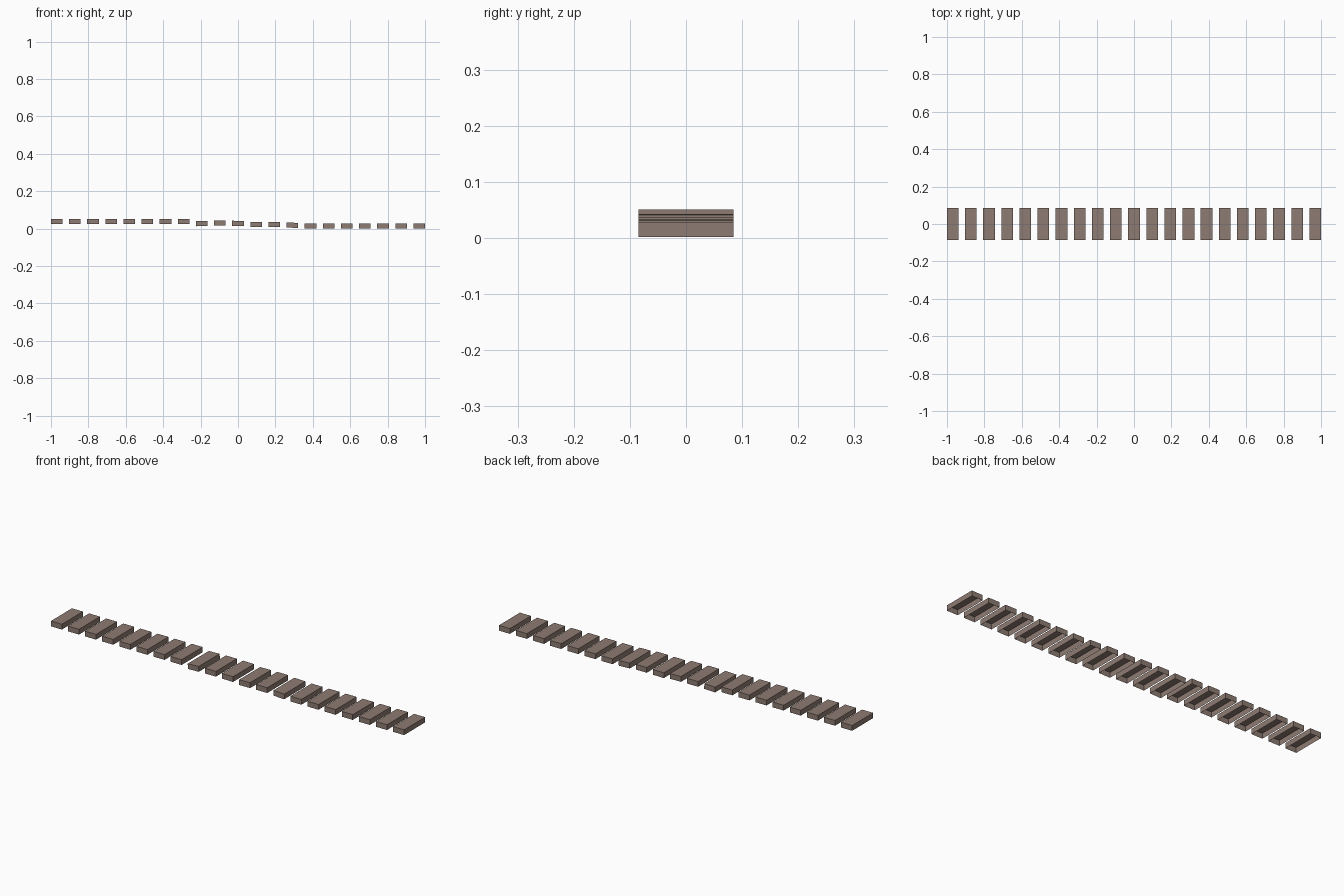
import bpy, bmesh, math
from mathutils import Matrix

if "Cube" in bpy.data.objects:
    bpy.data.objects.remove(bpy.data.objects["Cube"])

COUNT, W, D, H = 21, 0.062, 0.17, 0.027
PITCH = (2 - W) / (COUNT - 1)

mat = bpy.data.materials.new("brown_grey")
mat.diffuse_color = (0.27, 0.20, 0.17, 1)
mat.use_nodes = True
mat.node_tree.nodes["Principled BSDF"].inputs["Base Color"].default_value = mat.diffuse_color


def sleeper(i, top, tilt):
    # Box with an open underside
    bm = bmesh.new()
    bmesh.ops.create_cube(bm, size=1, matrix=Matrix.Diagonal((W, D, H, 1)))
    bm.normal_update()
    under = [f for f in bm.faces if f.normal.z < -0.9]
    bmesh.ops.delete(bm, geom=under, context='FACES_ONLY')
    me = bpy.data.meshes.new("sleeper")
    bm.to_mesh(me)
    bm.free()
    me.materials.append(mat)
    ob = bpy.data.objects.new("sleeper_%02d" % i, me)
    ob.location = (-1 + W / 2 + i * PITCH, 0, top - H / 2)
    ob.rotation_euler.y = math.radians(tilt)
    bpy.context.collection.objects.link(ob)


# Upper run, sagging middle and lower run: index -> (top height, tilt)
middle = {8: (0.041, -2), 9: (0.043, 0), 10: (0.042, 1), 11: (0.036, -1),
          12: (0.037, 0), 13: (0.032, 2)}
for i in range(COUNT):
    top, tilt = middle.get(i, (0.051 if i < 8 else 0.029, 0))
    sleeper(i, top, tilt)
